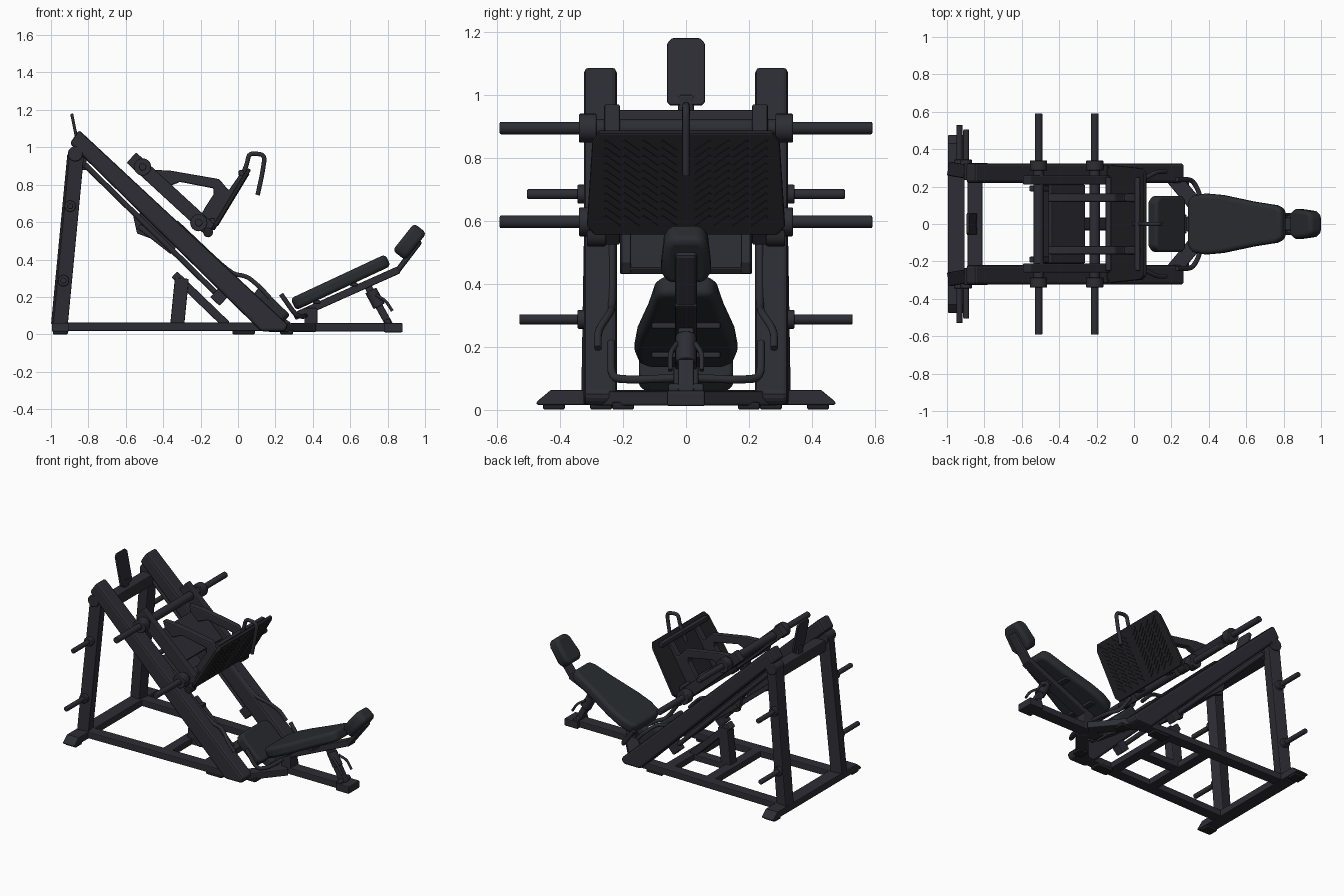
import bpy, bmesh, math
from mathutils import Matrix, Vector

cube = bpy.data.objects.get("Cube")
if cube:
    bpy.data.objects.remove(cube, do_unlink=True)


def material(name, rgb):
    m = bpy.data.materials.new(name)
    m.use_nodes = True
    m.diffuse_color = (*rgb, 1)
    bsdf = m.node_tree.nodes["Principled BSDF"]
    bsdf.inputs["Base Color"].default_value = (*rgb, 1)
    bsdf.inputs["Roughness"].default_value = 0.6
    return m


FRAME = material("dark_frame_paint", (0.026, 0.026, 0.035))
PAD = material("charcoal_vinyl", (0.022, 0.025, 0.03))
RUBBER = material("black_rubber", (0.016, 0.016, 0.019))
Y = Vector((0, 1, 0))


def finish(name, bm, mat, bevel=0.0, mirror=False, segs=2, smooth=False):
    bmesh.ops.recalc_face_normals(bm, faces=bm.faces)
    me = bpy.data.meshes.new(name)
    bm.to_mesh(me)
    bm.free()
    me.materials.append(mat)
    ob = bpy.data.objects.new(name, me)
    bpy.context.collection.objects.link(ob)
    if smooth:
        me.shade_smooth()
        me.set_sharp_from_angle(angle=math.radians(40))
    if bevel:
        b = ob.modifiers.new("Bevel", "BEVEL")
        b.width, b.segments, b.limit_method = bevel, segs, "ANGLE"
        b.angle_limit = math.radians(40)
    if mirror:
        ob.modifiers.new("Mirror", "MIRROR").use_axis = (False, True, False)
    return ob


def prism(name, outline, origin, u, v, thick, mat, **kw):
    """Outline in the (u, v) plane, extruded evenly both ways along the normal."""
    u, v, o = Vector(u).normalized(), Vector(v).normalized(), Vector(origin)
    n = u.cross(v)
    bm = bmesh.new()
    rings = [[bm.verts.new(o + u * a + v * b + n * s * thick / 2) for a, b in outline] for s in (-1, 1)]
    bm.faces.new(rings[0])
    bm.faces.new(rings[1])
    k = len(outline)
    for i in range(k):
        j = (i + 1) % k
        bm.faces.new((rings[0][i], rings[0][j], rings[1][j], rings[1][i]))
    return finish(name, bm, mat, **kw)


def beam(name, a, b, w, t, mat=FRAME, bevel=0.006, **kw):
    """Box from a to b: w wide sideways, t thick."""
    a, b = Vector(a), Vector(b)
    u = (b - a).normalized()
    side = Y if abs(u.y) < 0.01 else Vector((0, 0, 1)).cross(u)
    length = (b - a).length
    box = [(0, -w / 2), (length, -w / 2), (length, w / 2), (0, w / 2)]
    return prism(name, box, a, u, side, t, mat, bevel=bevel, **kw)


def side_plate(name, pts, y, thick, mat=FRAME, **kw):
    return prism(name, pts, (0, y, 0), (1, 0, 0), (0, 0, 1), thick, mat, **kw)


def rod(name, a, b, r, mat=FRAME, mirror=False, bevel=0.004):
    a, b = Vector(a), Vector(b)
    bm = bmesh.new()
    mat4 = Matrix.Translation((a + b) / 2) @ (b - a).to_track_quat("Z", "Y").to_matrix().to_4x4()
    bmesh.ops.create_cone(bm, cap_ends=True, segments=24, radius1=r, radius2=r,
                          depth=(b - a).length, matrix=mat4)
    return finish(name, bm, mat, bevel=bevel, mirror=mirror, smooth=True)


def tube(name, pts, r, mat=FRAME, mirror=False):
    """Bent tube with softly rounded corners."""
    pts = [Vector(p) for p in pts]
    path = [pts[0]]
    for p, q, s in zip(pts, pts[1:], pts[2:]):
        e, f = q.lerp(p, 0.35), q.lerp(s, 0.35)
        path += [e.lerp(q, t).lerp(q.lerp(f, t), t) for t in (0, 0.25, 0.5, 0.75, 1)]
    path.append(pts[-1])
    bm = bmesh.new()
    rings = []
    for i, p in enumerate(path):
        z = (path[min(i + 1, len(path) - 1)] - path[max(i - 1, 0)]).normalized()
        x = Vector((0.1, 1, 0.2)).cross(z).normalized()
        y = z.cross(x)
        rings.append([bm.verts.new(p + r * (x * math.cos(k * math.pi / 6) + y * math.sin(k * math.pi / 6)))
                      for k in range(12)])
    for ra, rb in zip(rings, rings[1:]):
        for k in range(12):
            bm.faces.new((ra[k], ra[k - 1], rb[k - 1], rb[k]))
    bm.faces.new(rings[0])
    bm.faces.new(rings[-1])
    return finish(name, bm, mat, mirror=mirror, smooth=True)


# Base frame
foot = [(-0.475, 0.015), (0.475, 0.015), (0.475, 0.025), (0.43, 0.062), (-0.43, 0.062), (-0.475, 0.025)]
prism("rear_foot_beam", foot, (-0.95, 0, 0), Y, (0, 0, 1), 0.09, FRAME, bevel=0.006)
beam("base_side_bar", (-0.93, 0.29, 0.04), (0.16, 0.27, 0.04), 0.075, 0.045, mirror=True)
beam("base_converging_bar", (0.19, 0.27, 0.036), (0.39, 0.03, 0.036), 0.08, 0.045, mirror=True)
beam("base_spine", (0.28, 0, 0.038), (0.87, 0, 0.038), 0.08, 0.045)
beam("front_foot", (0.78, 0, 0.036), (0.88, 0, 0.036), 0.12, 0.05)
for i, x in enumerate((-0.36, -0.05)):
    beam(f"base_cross_bar_{i}", (x, -0.28, 0.04), (x, 0.28, 0.04), 0.07, 0.044)
for x, y, l in ((-0.95, 0.42, 0.08), (0.03, 0.27, 0.12), (0.26, 0.2, 0.07)):
    beam("rubber_foot", (x - l / 2, y, 0.012), (x + l / 2, y, 0.012), 0.07, 0.024, RUBBER, mirror=True)

# Stop post with diagonal brace
beam("stop_post", (-0.325, 0, 0.05), (-0.30, 0, 0.3), 0.07, 0.075)
beam("stop_brace", (-0.34, 0, 0.32), (-0.06, 0, 0.05), 0.06, 0.045)
beam("base_centre_bar", (-0.36, 0, 0.04), (-0.05, 0, 0.04), 0.07, 0.042)

# Inclined rails, guide rods, uprights and upper cross bar
rail = [(-0.85, 1.093), (-0.9, 1.02), (0.125, 0.015), (0.25, 0.015), (0.27, 0.05)]
side_plate("inclined_rail", rail, 0.272, 0.105, bevel=0.015, mirror=True)
beam("rear_upright", (-0.955, 0.29, 0.05), (-0.868, 0.275, 0.96), 0.075, 0.08, mirror=True)
beam("upper_cross_bar", (-0.85, -0.25, 0.915), (-0.85, 0.25, 0.915), 0.08, 0.075)
rod("rail_top_pivot", (-0.87, 0.235, 0.965), (-0.87, 0.325, 0.965), 0.04, mirror=True)
rod("guide_rod", (-0.82, 0.25, 0.908), (-0.08, 0.25, 0.183), 0.015, mirror=True)
beam("guide_rod_mount", (-0.125, 0.25, 0.225), (-0.075, 0.25, 0.178), 0.06, 0.07, mirror=True)
sign = [(-0.1, -0.05), (-0.09, -0.06), (0.1, -0.06), (0.117, -0.045),
        (0.117, 0.045), (0.1, 0.06), (-0.09, 0.06), (-0.1, 0.05)]
prism("sign_plate", sign, (-0.866, 0, 1.065), (-0.2, 0, 0.98), Y, 0.016, FRAME, bevel=0.004)
beam("sign_mount", (-0.855, 0, 0.93), (-0.855, 0, 1.0), 0.05, 0.03)

# Weight storage pegs
for x, z, end in ((-0.897, 0.685, 0.505), (-0.933, 0.287, 0.53)):
    rod("storage_peg", (x, 0.3, z), (x, end, z), 0.016, mirror=True)
    rod("storage_peg_collar", (x, 0.31, z), (x, 0.345, z), 0.03, mirror=True)

# Sliding carriage
beam("carriage_side_bar", (-0.57, 0.235, 0.945), (-0.14, 0.235, 0.55), 0.05, 0.075, mirror=True)
for x, z in ((-0.51, 0.895), (-0.21, 0.597)):
    rod("carriage_cross_tube", (x, -0.3, z), (x, 0.3, z), 0.028)
    rod("load_peg_hub", (x, 0.285, z), (x, 0.34, z), 0.046, mirror=True)
    rod("load_peg", (x, 0.32, z), (x, 0.592, z), 0.02, mirror=True)
rod("carriage_roller", (-0.16, 0.255, 0.545), (-0.16, 0.315, 0.545), 0.026, RUBBER, mirror=True)
beam("carriage_centre_plate", (-0.45, 0, 0.83), (-0.27, 0, 0.66), 0.42, 0.03)
under = [(-0.56, 0.63), (-0.54, 0.54), (-0.46, 0.51), (-0.35, 0.43), (-0.33, 0.47), (-0.5, 0.66)]
side_plate("carriage_lower_bracket", under, 0.19, 0.03, bevel=0.005, mirror=True)
beam("carriage_lower_plate", (-0.53, 0, 0.58), (-0.35, 0, 0.44), 0.42, 0.03)
bracket = [(-0.46, 0.88), (-0.36, 0.875), (-0.1, 0.83), (-0.05, 0.77), (0.02, 0.87), (0.04, 0.86),
           (-0.14, 0.56), (-0.22, 0.6), (-0.175, 0.68), (-0.13, 0.75), (-0.13, 0.78), (-0.31, 0.815),
           (-0.42, 0.77)]
side_plate("footplate_bracket", bracket, 0.14, 0.045, bevel=0.008, mirror=True)

# Footplate with raised tread and pull handle
U = Vector((0.2, 0, 0.33)).normalized()
N = U.cross(Y)
front = -N if N.x < 0 else N
C = Vector((-0.038, 0, 0.722))
face = [(-0.19, -0.29), (-0.16, -0.315), (0.15, -0.298), (0.19, -0.275),
        (0.19, 0.275), (0.15, 0.298), (-0.16, 0.315), (-0.19, 0.29)]
prism("footplate", face, C, U, Y, 0.022, RUBBER, bevel=0.006)
for i in range(11):
    for j in range(4):
        p = C + front * 0.012 + U * (0.028 * i - 0.14) + Y * (0.06 * j + 0.05)
        d = U * 0.022 + Y * 0.027
        bar = [(0, -0.004), (0.06, -0.004), (0.06, 0.004), (0, 0.004)]
        prism("tread_rib", bar, p - d * 0.7, d, front.cross(d), 0.006, RUBBER, mirror=True)
for s in (-0.15, 0.15):
    p = C - front * 0.025 + U * s
    beam("footplate_back_bar", p - Y * 0.25, p + Y * 0.25, 0.03, 0.03)
tube("pull_handle", [(0.0, 0, 0.8), (0.045, 0, 0.9), (0.06, 0, 0.97), (0.145, 0, 0.96),
                     (0.13, 0, 0.86), (0.105, 0, 0.745)], 0.012)

# Lock levers and hand grips
tube("lock_lever", [(-0.33, 0.235, 0.60), (-0.04, 0.235, 0.325), (0.05, 0.24, 0.31),
                    (0.12, 0.28, 0.25), (0.17, 0.28, 0.195)], 0.012, mirror=True)
tube("hand_grip", [(0.23, 0.238, 0.215), (0.31, 0.238, 0.10), (0.35, 0.17, 0.095), (0.36, 0.03, 0.1)],
     0.013, mirror=True)

# Seat, backrest and headrest cushions
pad = dict(bevel=0.022, segs=4, smooth=True)
seat = [(-0.11, -0.12), (-0.08, -0.15), (0.09, -0.15), (0.11, -0.13),
        (0.11, 0.13), (0.09, 0.15), (-0.08, 0.15), (-0.11, 0.12)]
prism("seat_cushion", seat, (0.175, 0, 0.155), (0.72, 0, -0.69), Y, 0.07, PAD, **pad)
half = [(0.0, 0.12), (0.03, 0.15), (0.1, 0.163), (0.2, 0.155), (0.38, 0.12), (0.52, 0.1), (0.56, 0.08)]
back = half + [(a, -b) for a, b in reversed(half)]
prism("backrest_cushion", back, (0.295, 0, 0.16), (0.9, 0, 0.42), Y, 0.07, PAD, **pad)
head = [(-0.09, -0.06), (-0.05, -0.08), (0.06, -0.07), (0.095, -0.05),
        (0.095, 0.05), (0.06, 0.07), (-0.05, 0.08), (-0.09, 0.06)]
prism("headrest_cushion", head, (0.916, 0, 0.493), (0.62, 0, 0.78), Y, 0.085, PAD, **pad)

# Seat support frame
beam("seat_mount", (0.1, 0, 0.16), (0.27, 0, 0.04), 0.1, 0.05)
beam("backrest_frame", (0.3, 0, 0.095), (0.86, 0, 0.345), 0.07, 0.04)
beam("headrest_frame", (0.845, 0, 0.33), (0.975, 0, 0.5), 0.07, 0.03, bevel=0.012)
beam("backrest_pivot", (0.39, 0, 0.05), (0.39, 0, 0.14), 0.08, 0.07)
for x in (0.42, 0.62):
    z = 0.155 + (x - 0.295) * 0.467 - 0.04
    beam("backrest_rib", (x, -0.11, z), (x, 0.11, z), 0.04, 0.02)
beam("adjuster_strut", (0.69, 0, 0.265), (0.81, 0, 0.05), 0.05, 0.04)
rod("adjuster_sleeve", (0.71, 0, 0.235), (0.755, 0, 0.15), 0.033)
tube("adjuster_lever", [(0.74, 0.03, 0.21), (0.79, 0.05, 0.18), (0.825, 0.05, 0.125)], 0.008, mirror=True)
rod("adjuster_axle", (0.8, -0.055, 0.065), (0.8, 0.055, 0.065), 0.018)
